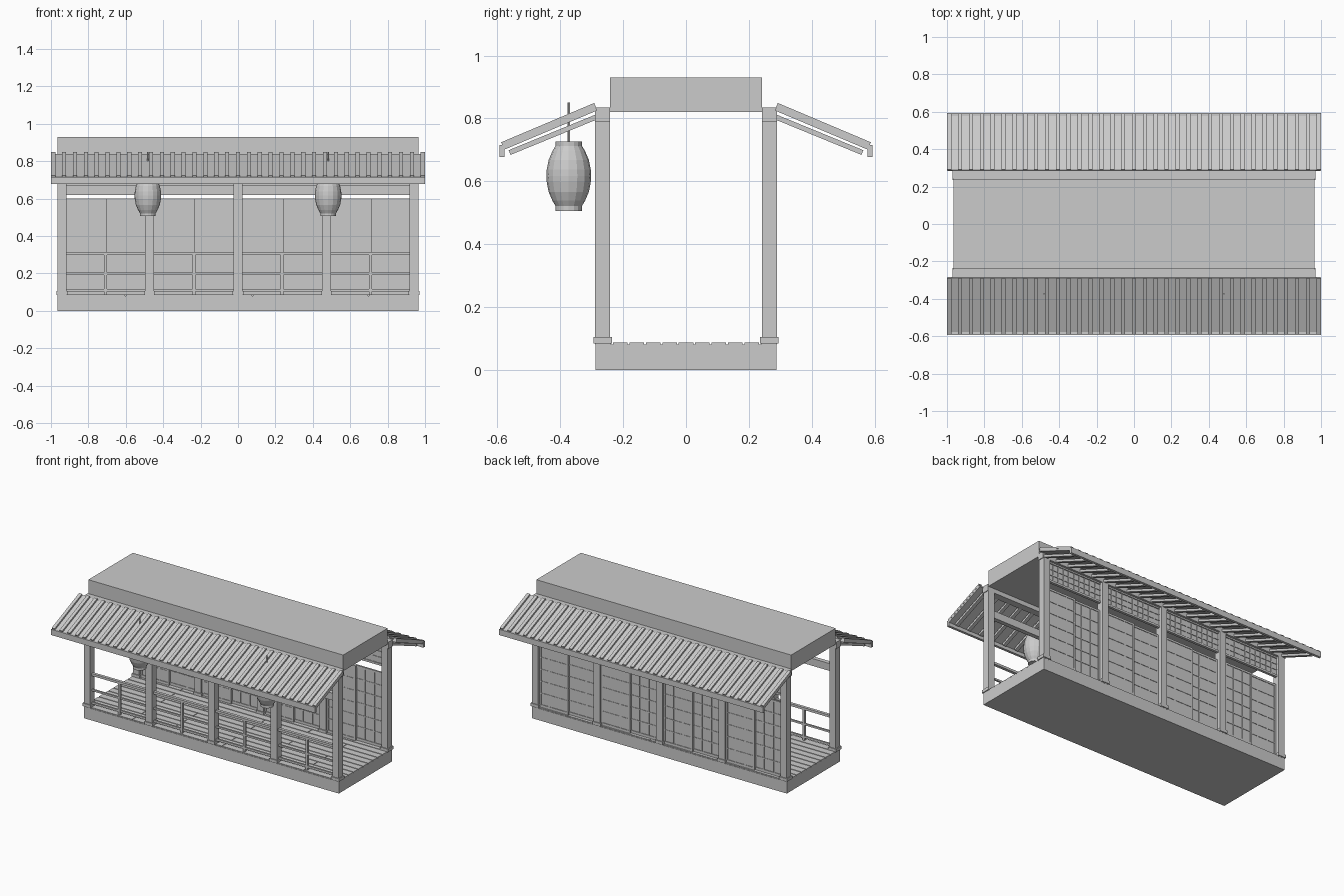
import bpy, bmesh
from math import sin, cos, pi, hypot

if "Cube" in bpy.data.objects:
    bpy.data.objects.remove(bpy.data.objects["Cube"])

def finish(name, bm):
    bmesh.ops.recalc_face_normals(bm, faces=bm.faces)
    me = bpy.data.meshes.new(name)
    bm.to_mesh(me)
    bm.free()
    ob = bpy.data.objects.new(name, me)
    bpy.context.collection.objects.link(ob)
    return ob

def prism(bm, pts, x0, x1):
    # y-z profile extruded along x
    a = [bm.verts.new((x0, y, z)) for y, z in pts]
    b = [bm.verts.new((x1, y, z)) for y, z in pts]
    n = len(pts)
    bm.faces.new(a)
    bm.faces.new(b[::-1])
    for i in range(n):
        bm.faces.new((a[i], b[i], b[(i + 1) % n], a[(i + 1) % n]))

def box(bm, x0, x1, y0, y1, z0, z1):
    prism(bm, [(y0, z0), (y1, z0), (y1, z1), (y0, z1)], x0, x1)

def boxes(name, items):
    bm = bmesh.new()
    for it in items:
        box(bm, *it)
    return finish(name, bm)

def sloped(bm, p, q, t, x0, x1, s):
    # sloped bar: bottom line from p (inner) to q (outer), thickness t upwards
    dy, dz = q[0] - p[0], q[1] - p[1]
    l = hypot(dy, dz)
    ny, nz = -dz / l * t, dy / l * t
    pts = [p, q, (q[0] + ny, q[1] + nz), (p[0] + ny, p[1] + nz)]
    prism(bm, [(s * y, z) for y, z in pts], x0, x1)

def lathe(name, profile, cx, cy, seg=16):
    bm = bmesh.new()
    rings = [[bm.verts.new((cx + r * cos(2 * pi * i / seg), cy + r * sin(2 * pi * i / seg), z))
              for i in range(seg)] for r, z in profile]
    for a, b in zip(rings, rings[1:]):
        for i in range(seg):
            j = (i + 1) % seg
            bm.faces.new((a[i], a[j], b[j], b[i]))
    bm.faces.new(rings[0])
    bm.faces.new(rings[-1])
    return finish(name, bm)

POSTS = [-0.941, -0.4725, 0, 0.4725, 0.941]
W = 0.024

# base and floor planks
boxes("base", [(-0.965, 0.965, -0.288, 0.288, 0, 0.08)])
planks = []
N = 11
for i in range(N):
    y0 = -0.288 + i * 0.576 / N
    cut = [-0.965, -0.32, 0.4, 0.965] if i % 2 else [-0.965, -0.6, 0.08, 0.7, 0.965]
    planks += [(a, b - (0.004 if b < 0.9 else 0), y0 + 0.003, y0 + 0.576 / N - 0.003, 0.079, 0.087)
               for a, b in zip(cut, cut[1:])]
boxes("floor_planks", planks)

# posts, post feet and top beams
for side, s in (("front", -1), ("back", 1)):
    c = s * 0.265
    boxes(side + "_posts", [(x - W, x + W, c - W, c + W, 0.08, 0.81) for x in POSTS])
    boxes(side + "_post_feet", [(x - 0.03, x + 0.03, c - 0.03, c + 0.03, 0.084, 0.105) for x in POSTS])
    boxes(side + "_top_beam", [(-0.97, 0.97, c - W, c + W, 0.79, 0.835)])

# roof block
boxes("roof_block", [(-0.965, 0.965, -0.241, 0.241, 0.82, 0.93)])

# eaves: tile plate, tile ridges, rafters, fascia
for side, s in (("front", -1), ("back", 1)):
    bm = bmesh.new()
    sloped(bm, (0.283, 0.825), (0.577, 0.701), 0.014, -0.998, 0.998, s)
    finish(side + "_eave_plate", bm)
    bm = bmesh.new()
    for i in range(35):
        x = -0.988 + i * 1.976 / 34
        sloped(bm, (0.287, 0.837), (0.583, 0.712), 0.013, x - 0.011, x + 0.011, s)
    finish(side + "_tile_ridges", bm)
    bm = bmesh.new()
    for i in range(21):
        x = -0.95 + i * 0.095
        sloped(bm, (0.275, 0.800), (0.558, 0.684), 0.016, x - 0.012, x + 0.012, s)
    finish(side + "_rafters", bm)
    ya, yb = sorted((s * 0.577, s * 0.594))
    boxes(side + "_fascia", [(-1, 1, ya, yb, 0.677, 0.716)])

# front lintel and railing
boxes("front_lintel", [(-0.94, 0.94, -0.28, -0.25, 0.62, 0.67)])
rail = [(-0.94, 0.94, -0.275, -0.255, 0.298, 0.314),
        (-0.94, 0.94, -0.271, -0.259, 0.192, 0.204),
        (-0.94, 0.94, -0.271, -0.259, 0.103, 0.117)]
rail += [(x - 0.008, x + 0.008, -0.273, -0.257, 0.085, 0.31) for x in (-0.709, -0.236, 0.236, 0.709)]
boxes("front_railing", rail)

# back wall: sliding door panels, door lattice, transom lattice
doors, bars, trans = [], [], []
for a, b in zip(POSTS, POSTS[1:]):
    a, b = a + W, b - W
    m = (a + b) / 2
    for k, (l, r) in enumerate(((a, m + 0.006), (m - 0.006, b))):
        y = 0.259 + 0.012 * k
        doors.append((l, r, y - 0.002, y + 0.002, 0.085, 0.60))
        y0, y1 = y - 0.006, y + 0.006
        bars += [(l, l + 0.012, y0, y1, 0.085, 0.60), (r - 0.012, r, y0, y1, 0.085, 0.60),
                 (l, r, y0, y1, 0.085, 0.105), (l, r, y0, y1, 0.586, 0.60)]
        for j in (1, 2):
            x = l + (r - l) * j / 3
            bars.append((x - 0.003, x + 0.003, y0 + 0.001, y1 - 0.001, 0.10, 0.59))
        for j in range(1, 6):
            z = 0.10 + j * 0.49 / 6
            bars.append((l, r, y0 + 0.001, y1 - 0.001, z - 0.003, z + 0.003))
    doors.append((a, b, 0.263, 0.267, 0.655, 0.795))
    trans += [(a, b, 0.256, 0.274, 0.65, 0.664), (a, b, 0.256, 0.274, 0.78, 0.795)]
    trans += [(a, b, 0.259, 0.271, z - 0.003, z + 0.003) for z in (0.702, 0.742)]
    for j in range(1, 10):
        x = a + (b - a) * j / 10
        trans.append((x - 0.003, x + 0.003, 0.259, 0.271, 0.655, 0.79))
boxes("back_wall_panels", doors)
boxes("door_lattice", bars)
boxes("transom_lattice", trans)

# hanging lanterns
for side, x in (("left", -0.482), ("right", 0.482)):
    y = -0.373
    body = [(0.040, 0.518), (0.052, 0.538), (0.064, 0.566), (0.070, 0.597), (0.071, 0.617),
            (0.070, 0.637), (0.064, 0.668), (0.052, 0.696), (0.040, 0.716)]
    lathe(side + "_lantern_body", body, x, y)
    lathe(side + "_lantern_top_cap", [(0.042, 0.709), (0.042, 0.726)], x, y)
    lathe(side + "_lantern_bottom_cap", [(0.042, 0.506), (0.042, 0.523)], x, y)
    lathe(side + "_lantern_cord", [(0.004, 0.72), (0.004, 0.85)], x, y, 6)
